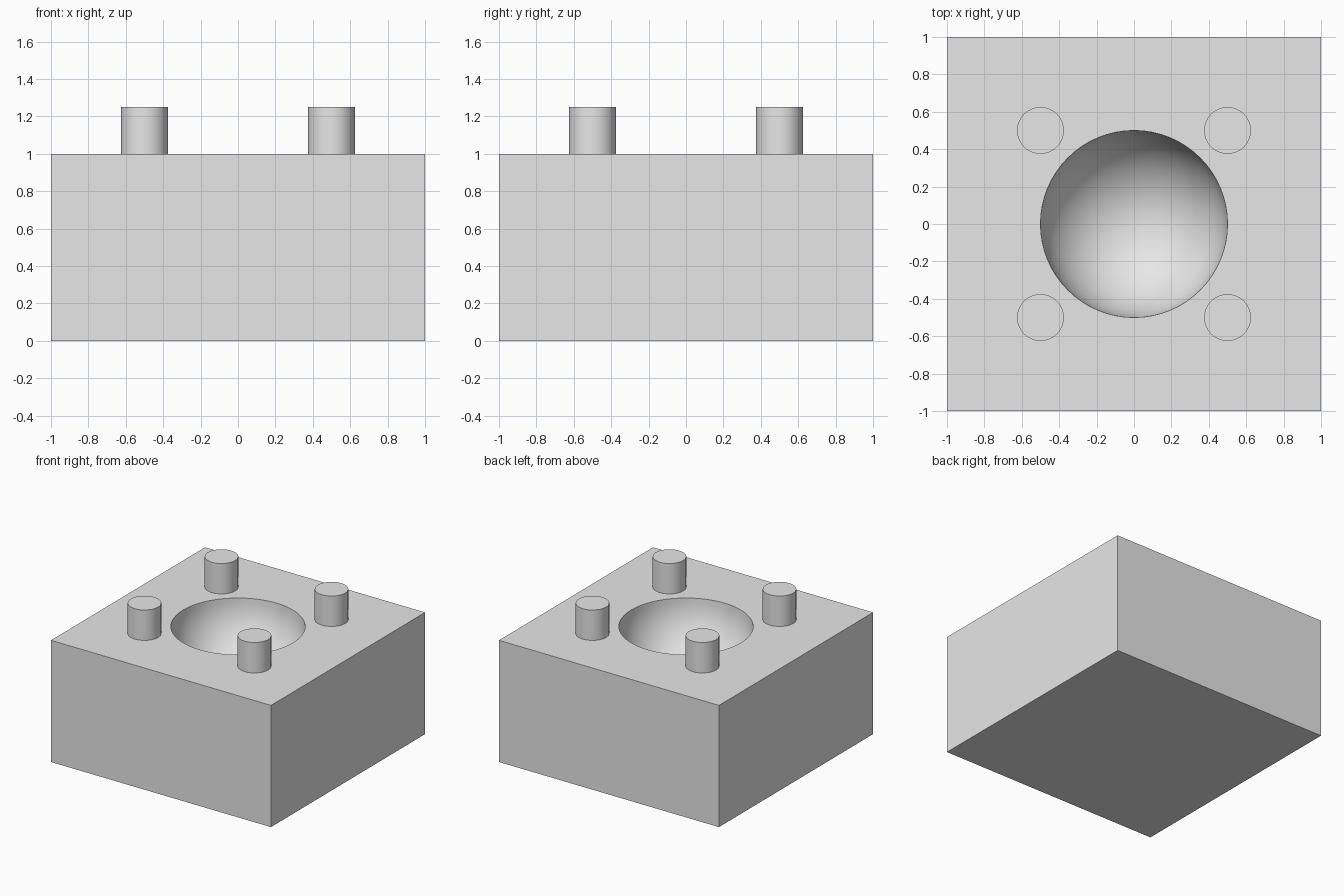
import bpy
import math

default_cube = bpy.data.objects.get("Cube")
if default_cube:
    bpy.data.objects.remove(default_cube, do_unlink=True)

BLOCK_HEIGHT = 1.0
BOWL_RADIUS = 0.5
PEG_RADIUS = 0.125
PEG_HEIGHT = 0.25
PEG_OFFSET = 0.5

# Single grey material
grey = bpy.data.materials.new("light_grey")
grey.use_nodes = True
colour = (0.8, 0.8, 0.8, 1.0)
grey.diffuse_color = colour
for node in grey.node_tree.nodes:
    if node.type == 'BSDF_PRINCIPLED':
        node.inputs["Base Color"].default_value = colour


def finish(name):
    """Name the active object and give it the grey material."""
    obj = bpy.context.object
    obj.name = name
    obj.data.materials.append(grey)
    return obj


def smooth(obj):
    """Smooth shading that keeps the rims sharp."""
    bpy.ops.object.select_all(action='DESELECT')
    obj.select_set(True)
    bpy.context.view_layer.objects.active = obj
    bpy.ops.object.shade_smooth_by_angle(angle=math.radians(30))


# Main block
bpy.ops.mesh.primitive_cube_add(size=2, location=(0, 0, BLOCK_HEIGHT / 2))
block = finish("block")
block.scale.z = BLOCK_HEIGHT / 2
bpy.ops.object.transform_apply(location=False, rotation=False, scale=True)

# Hemispherical bowl cut into the top
bpy.ops.mesh.primitive_uv_sphere_add(segments=64, ring_count=32, radius=BOWL_RADIUS,
                                     location=(0, 0, BLOCK_HEIGHT))
cutter = finish("bowl_cutter")
cutter.hide_render = True
cut = block.modifiers.new("bowl", 'BOOLEAN')
cut.operation = 'DIFFERENCE'
cut.solver = 'EXACT'
cut.object = cutter
bpy.context.view_layer.objects.active = block
bpy.ops.object.modifier_apply(modifier=cut.name)
bpy.data.objects.remove(cutter, do_unlink=True)
smooth(block)

# Four corner pegs
for side, sx in (("left", 1), ("right", -1)):
    for end, sy in (("front", -1), ("back", 1)):
        bpy.ops.mesh.primitive_cylinder_add(
            vertices=48, radius=PEG_RADIUS, depth=PEG_HEIGHT,
            location=(sx * PEG_OFFSET, sy * PEG_OFFSET, BLOCK_HEIGHT + PEG_HEIGHT / 2))
        smooth(finish(f"{end}_{side}_peg"))
